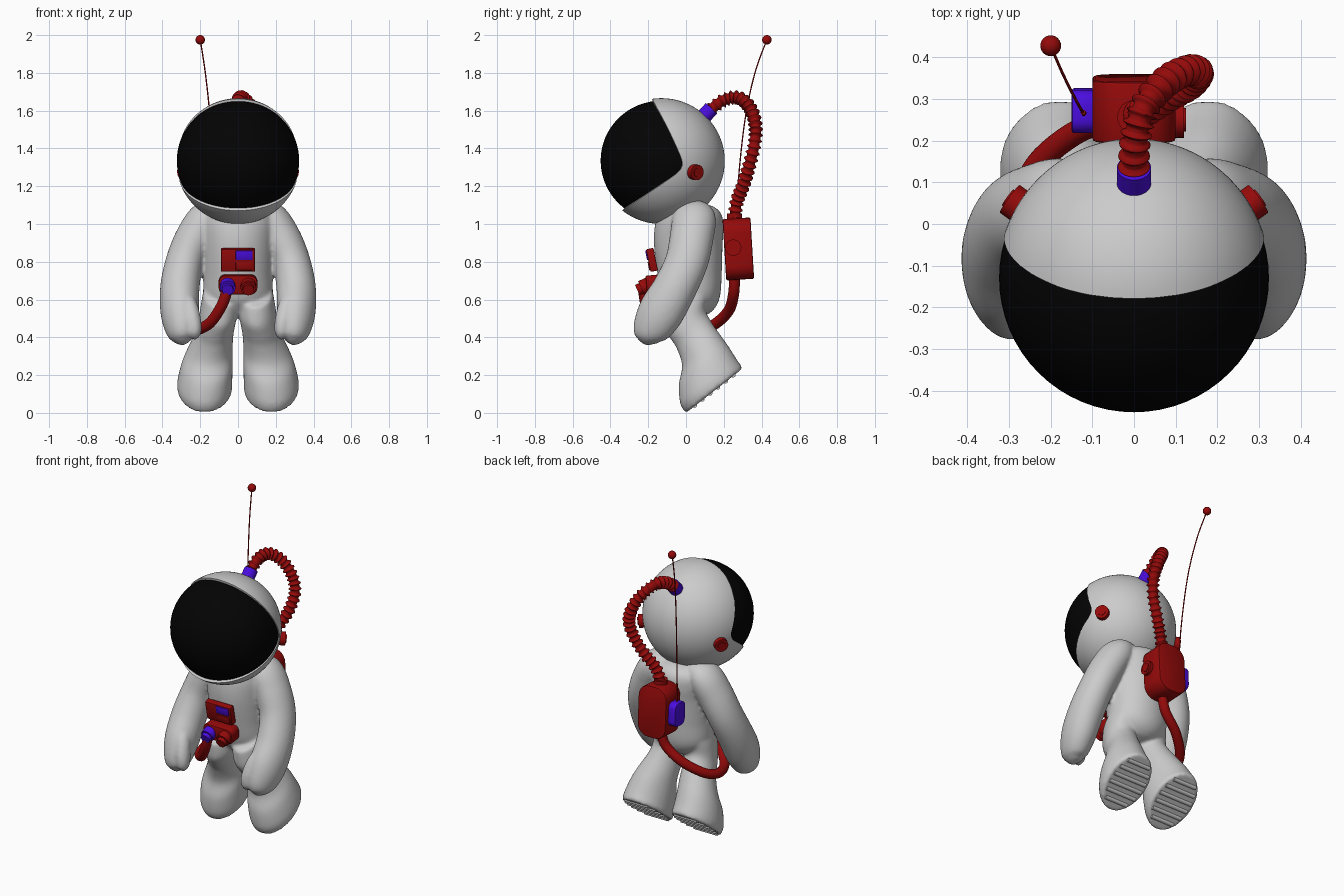
import bpy, bmesh, math
from mathutils import Vector, Matrix

if "Cube" in bpy.data.objects:
    bpy.data.objects.remove(bpy.data.objects["Cube"])

def material(name, color):
    m = bpy.data.materials.new(name)
    m.diffuse_color = (*color, 1)
    m.use_nodes = True
    m.node_tree.nodes["Principled BSDF"].inputs["Base Color"].default_value = m.diffuse_color
    return m

RED = material("red", (0.3, 0.003, 0.003))
PURPLE = material("purple", (0.07, 0.004, 0.75))
BLACK = material("black", (0.001, 0.001, 0.001))

def smooth(ob, angle):
    bpy.ops.object.select_all(action='DESELECT')
    ob.select_set(True)
    bpy.context.view_layer.objects.active = ob
    bpy.ops.object.shade_smooth_by_angle(angle=math.radians(angle))

def finish(bm, name, mat=None, angle=40):
    bmesh.ops.recalc_face_normals(bm, faces=bm.faces)
    me = bpy.data.meshes.new(name)
    bm.to_mesh(me)
    bm.free()
    ob = bpy.data.objects.new(name, me)
    bpy.context.collection.objects.link(ob)
    if mat:
        me.materials.append(mat)
    smooth(ob, angle)
    return ob

def skin(bm, rings):
    """Quads between consecutive closed rings of coordinates; returns vertex rings."""
    rings = [[bm.verts.new(p) for p in r] for r in rings]
    n = len(rings[0])
    for r, q in zip(rings, rings[1:]):
        for k in range(n):
            bm.faces.new((r[k], r[(k+1) % n], q[(k+1) % n], q[k]))
    return rings

def spline(points, steps):
    """Catmull-Rom through stations of any dimension."""
    p = [points[0]] + list(points) + [points[-1]]
    out = []
    for i in range(1, len(p) - 2):
        for k in range(steps):
            t = k / steps
            out.append([0.5 * (2*b + (c-a)*t + (2*a-5*b+4*c-d)*t*t + (3*b-a-3*c+d)*t**3)
                        for a, b, c, d in zip(p[i-1], p[i], p[i+1], p[i+2])])
    return out + [list(points[-1])]

def sweep(name, stations, mat=None, steps=6, sides=32, ribs=0, axis=None):
    """Skin elliptical sections (x, y, z, rx, ry) along a smooth path."""
    st = spline(stations, steps)
    pos = [Vector(s[:3]) for s in st]
    rings, side, last = [], None, None
    for i, s in enumerate(st):
        t = axis or (pos[min(i+1, len(st)-1)] - pos[max(i-1, 0)]).normalized()
        if side is None:
            side = Vector((0, 1, 0)) if abs(t.x) > 0.9 else Vector((1, 0, 0))
        else:
            side = last.rotation_difference(t) @ side
        side = (side - t * side.dot(t)).normalized()
        last, up = t, t.cross(side)
        bump = 0.012 * max(0, math.cos(2*math.pi*ribs*i/(len(st)-1))) if ribs else 0
        rx, ry = max(s[3], 0.002) + bump, max(s[4], 0.002) + bump
        rings.append([pos[i] + side*rx*math.cos(a) + up*ry*math.sin(a)
                      for a in (2*math.pi*k/sides for k in range(sides))])
    bm = bmesh.new()
    rings = skin(bm, rings)
    bm.faces.new(rings[0])
    bm.faces.new(rings[-1])
    return finish(bm, name, mat, 80 if ribs else 50)

def tube(name, path, r, mat, **kw):
    return sweep(name, [(*p, r, r) for p in path], mat, **kw)

def rod(name, p, q, r, mat=None):
    return tube(name, [p, q], r, mat, steps=1)

def ball(name, c, r, mat=None, segs=48):
    bm = bmesh.new()
    bmesh.ops.create_uvsphere(bm, u_segments=segs, v_segments=segs//2, radius=1,
                              matrix=Matrix.LocRotScale(Vector(c), None, Vector(r)))
    return finish(bm, name, mat)

def box(name, c, size, bevel, mat=None, tilt=0, corner=0, along=1):
    """Box with small edge bevel; 'corner' first rounds the edges parallel to axis 'along'."""
    bm = bmesh.new()
    bmesh.ops.create_cube(bm, size=1, matrix=Matrix.Diagonal((*size, 1)))
    if corner:
        edges = [e for e in bm.edges if abs((e.verts[0].co - e.verts[1].co)[along]) > 1e-4]
        bmesh.ops.bevel(bm, geom=edges, offset=corner, segments=6, affect='EDGES', profile=0.5)
    edges = [e for e in bm.edges if e.calc_face_angle(0) > 0.8]
    bmesh.ops.bevel(bm, geom=edges, offset=bevel, segments=2, affect='EDGES', profile=0.5)
    bmesh.ops.transform(bm, verts=bm.verts,
                        matrix=Matrix.Translation(c) @ Matrix.Rotation(tilt, 4, 'X'))
    return finish(bm, name, mat)

# Helmet shell: wrapped from the back forward until it meets the visor-rim side profile
RIM = [(-0.338, 1.07), (-0.09, 1.237), (-0.04, 1.275), (-0.02, 1.305), (-0.02, 1.335),
       (-0.05, 1.41), (-0.11, 1.535), (-0.18, 1.665), (-0.25, 1.8)]
RIM = spline([(-0.7, 0.83)] + RIM, 6)

def rim_y(z):
    for (y0, z0), (y1, z1) in zip(RIM, RIM[1:]):
        if z0 <= z <= z1:
            return y0 + (y1-y0)*(z-z0)/(z1-z0)
    return -1

def on_helmet(theta, phi, k=1):
    return Vector((0.328*k*math.sin(theta)*math.cos(phi), -0.13 + 0.335*k*math.cos(theta),
                   1.333 + 0.333*k*math.sin(theta)*math.sin(phi)))

N, ROWS = 96, 32
rims = []
for j in range(N):
    phi, theta = 2*math.pi*j/N, 0.5
    while on_helmet(theta, phi).y > rim_y(on_helmet(theta, phi).z):
        theta += 0.002
    rims.append((phi, theta))
bm = bmesh.new()
rows = [[on_helmet(max(th*i/ROWS, 0.005), ph) for ph, th in rims] for i in range(ROWS + 1)]
rows += [[on_helmet(th - d, ph, 0.93) for ph, th in rims] for d in (0, 0.15)]
bm.faces.new(skin(bm, rows)[0])
finish(bm, "helmet_shell")
ball("visor", (0, -0.13, 1.335), (0.324, 0.322, 0.318), BLACK, 64)

# Suit: torso, arms and legs, fused below into one seamless surface
suit = [sweep("suit", [
    (0, 0.03, 0.505, 0.02, 0.03), (0, 0.03, 0.525, 0.10, 0.09), (0, 0.03, 0.6, 0.178, 0.148),
    (0, 0.02, 0.74, 0.183, 0.17), (0, 0.012, 0.9, 0.19, 0.182), (0, 0.02, 1.0, 0.20, 0.18),
    (0, 0.03, 1.065, 0.185, 0.16), (0, 0.03, 1.1, 0.08, 0.08)], sides=48)]

# Leg sections in boot space: (height above sole, centre along sole, half length, x, half width)
LEG = [(.52, .38, .14, .092, .09), (.44, .345, .158, .098, .10), (.367, .30, .122, .112, .098),
       (.30, .288, .116, .125, .101), (.21, .268, .13, .148, .119), (.14, .228, .167, .164, .135),
       (.06, .197, .190, .175, .145), (.014, .191, .193, .176, .145), (0, .19, .190, .176, .140)]

for s, tag in ((1, "left"), (-1, "right")):
    flip = lambda pts: [(s*p[0], *p[1:]) for p in pts]
    # Arm with mitten and thumb
    suit.append(sweep("arm_" + tag, flip([
        (.08, .045, 1.095, .03, .06), (.16, .045, 1.04, .09, .112), (.228, .03, .93, .102, .116),
        (.283, .003, .8, .10, .114), (.308, -.06, .66, .104, .116), (.308, -.135, .53, .10, .122),
        (.299, -.19, .43, .078, .097), (.293, -.205, .383, .047, .057), (.29, -.21, .358, .008, .008)])))
    suit.append(sweep("thumb_" + tag, flip([
        (.28, -.16, .64, .01, .01), (.262, -.19, .58, .042, .044), (.240, -.222, .49, .045, .05),
        (.230, -.233, .42, .036, .04), (.228, -.235, .385, .005, .005)]), sides=24))
    # Leg with flared boot, tilted backwards
    suit.append(sweep("leg_" + tag, [(s*x, .787*u - .617*v, .617*u + .787*v, rx, ru)
                                     for v, u, ru, x, rx in LEG], axis=Vector((0, .617, -.787))))
    # Sole treads
    for k in range(6):
        u = 0.06 + 0.052*k
        half = 0.12 * math.sqrt(1 - ((u - 0.19)/0.18)**2)
        y, z = 0.787*u - .002, 0.617*u + .003
        rod(f"sole_tread_{tag}_{k}", (s*.176 - half, y, z), (s*.176 + half, y, z), 0.013)
    # Helmet ear knob
    c, n = Vector((s*0.277, 0.045, 1.275)), Vector((s*0.8, 0.58, -0.1)).normalized()
    rod("ear_knob_" + tag, c - n*0.02, c + n*0.026, 0.041, RED)
    rod("ear_knob_cap_" + tag, c, c + n*0.032, 0.024, RED)

bpy.ops.object.select_all(action='DESELECT')
for ob in suit:
    ob.select_set(True)
bpy.context.view_layer.objects.active = suit[0]
bpy.ops.object.join()
remesh = suit[0].modifiers.new("fuse", 'REMESH')
remesh.mode, remesh.voxel_size = 'VOXEL', 0.01
soften = suit[0].modifiers.new("soften", 'SMOOTH')
soften.factor, soften.iterations = 0.5, 8
for name in ("fuse", "soften"):
    bpy.ops.object.modifier_apply(modifier=name)
smooth(suit[0], 60)

# Ribbed air hose from helmet to backpack
rod("helmet_connector", (0, 0.075, 1.55), (0, 0.135, 1.612), 0.041, PURPLE)
tube("air_hose", [(0, .12, 1.597), (.003, .20, 1.655), (.025, .28, 1.667), (.077, .342, 1.61),
                  (.128, .368, 1.52), (.154, .362, 1.42), (.132, .335, 1.31), (.08, .305, 1.21),
                  (.025, .27, 1.12), (0, .257, 1.02)], 0.027, RED, steps=24, sides=20, ribs=30)

# Backpack and its fittings
box("backpack", (0, 0.277, 0.868), (0.2, 0.148, 0.325), 0.008, RED, 0.06, corner=0.075)
rod("backpack_hose_socket", (0, 0.257, 1.0), (0, 0.257, 1.055), 0.04, RED)
rod("backpack_dial", (0.08, 0.25, 0.875), (0.12, 0.25, 0.875), 0.043, RED)
rod("backpack_dial_cap", (0.1, 0.25, 0.875), (0.125, 0.25, 0.875), 0.028, RED)
box("antenna_block", (-0.122, 0.272, 0.87), (0.055, 0.104, 0.15), 0.006, PURPLE, 0.05, corner=0.035, along=0)

# Antenna
tube("antenna", [(-.12, .265, .9), (-.127, .275, 1.2), (-.147, .312, 1.55), (-.173, .365, 1.8),
                 (-.2, .428, 1.975)], 0.0035, RED, sides=10)
rod("antenna_base", (-.12, .265, .92), (-.122, .268, 1.06), 0.006, RED)
ball("antenna_tip", (-.2, .428, 1.975), (.025, .025, .025), RED, 24)

# Chest panel
box("chest_panel", (0, -0.18, 0.81), (0.18, 0.04, 0.122), 0.005, RED, 0.2)
box("chest_screen", (0.033, -0.199, 0.836), (0.09, 0.025, 0.05), 0.003, PURPLE, 0.2)
box("chest_button", (0.033, -0.187, 0.779), (0.09, 0.025, 0.045), 0.003, RED, 0.2)

# Belt unit with two valves
box("belt_unit", (0, -0.17, 0.68), (0.205, 0.08, 0.1), 0.008, RED, 0.1, corner=0.035)
for x, mat, tag in ((-0.055, PURPLE, "hose"), (0.055, RED, "spare")):
    rod(f"belt_valve_{tag}", (x, -0.18, 0.685), (x, -0.237, 0.66), 0.041, mat)
    rod(f"belt_valve_tip_{tag}", (x, -0.2, 0.675), (x, -0.258, 0.65), 0.03, mat)

# Smooth hose around the hip to the backpack
tube("hip_hose", [(-.055, -.225, .66), (-.085, -.21, .57), (-.15, -.155, .475), (-.23, -.065, .435),
                  (-.265, .05, .435), (-.23, .145, .465), (-.13, .225, .54), (-.03, .252, .63),
                  (0, .257, .73)], 0.029, RED, sides=24)
